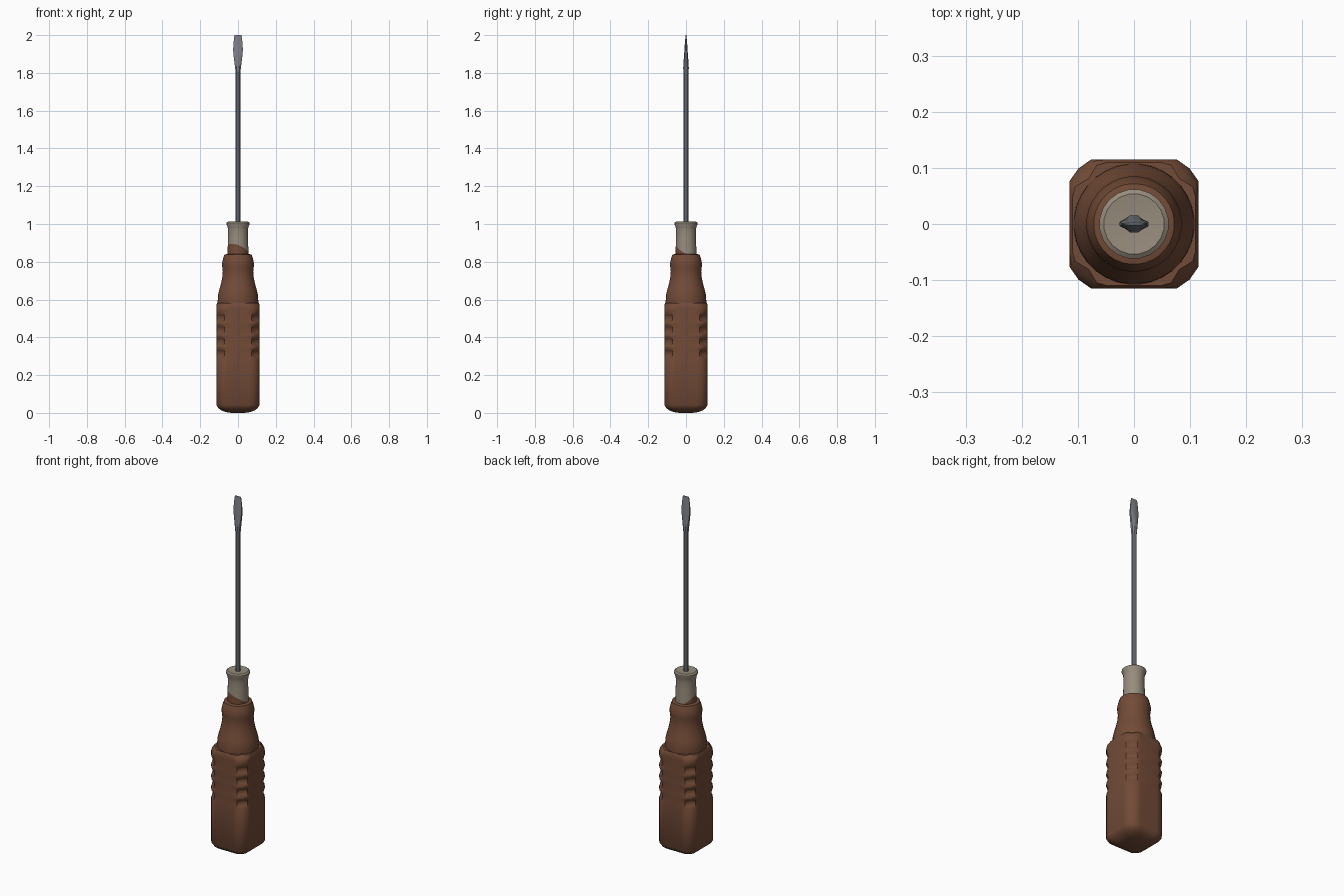
import bpy, bmesh, math
from mathutils import Vector

if "Cube" in bpy.data.objects:
    bpy.data.objects.remove(bpy.data.objects["Cube"])


def material(name, rgb):
    m = bpy.data.materials.new(name)
    m.diffuse_color = (*rgb, 1)
    m.use_nodes = True
    m.node_tree.nodes["Principled BSDF"].inputs["Base Color"].default_value = m.diffuse_color
    return m


BROWN = material("brown wood", (0.17, 0.07, 0.038))
BEIGE = material("beige metal", (0.31, 0.265, 0.205))
STEEL = material("grey steel", (0.20, 0.218, 0.238))


def loft(name, rings, mats, angle=35):
    """Skin a stack of equal-length rings and cap both ends."""
    bm = bmesh.new()
    vs = [[bm.verts.new(p) for p in r] for r in rings]
    n = len(vs[0])
    for a, b in zip(vs, vs[1:]):
        for i in range(n):
            j = (i + 1) % n
            bm.faces.new((a[i], a[j], b[j], b[i]))
    bm.faces.new(vs[0][::-1])
    bm.faces.new(vs[-1])
    bmesh.ops.recalc_face_normals(bm, faces=bm.faces)
    me = bpy.data.meshes.new(name)
    bm.to_mesh(me)
    bm.free()
    ob = bpy.data.objects.new(name, me)
    bpy.context.collection.objects.link(ob)
    for m in mats:
        me.materials.append(m)
    bpy.ops.object.select_all(action='DESELECT')
    ob.select_set(True)
    bpy.context.view_layer.objects.active = ob
    bpy.ops.object.shade_smooth_by_angle(angle=math.radians(angle))
    return ob


def circle(r, z, n):
    return [(r * math.cos(2 * math.pi * (i + .5) / n),
             r * math.sin(2 * math.pi * (i + .5) / n), z) for i in range(n)]


def lathe(name, profile, n, mats, angle=35):
    return loft(name, [circle(r, z, n) for r, z in profile], mats, angle)


def grip_ring(z, s=1.0, g=0.0):
    """Square with cut corners; s scales it, g pulls the corners inwards."""
    quad = [(.115, 0), (.115, .052), (.1145 - .3 * g, .077 - .5 * g), (.099 - g, .099 - g),
            (.077 - .5 * g, .1145 - .3 * g), (.052, .115)]
    ring = []
    for k in range(4):
        for x, y in quad:
            for _ in range(k):
                x, y = -y, x
            ring.append((x * s, y * s, z))
    return ring


# grip: domed butt, then finger grooves in the four corners
rings = [grip_ring(z, s) for z, s in ((0, .3), (.004, .55), (.014, .78), (.026, .91), (.042, 1))]
for zc in (.315, .378, .441, .504):
    for dz, g in ((-.026, 0), (-.014, .008), (0, .013), (.014, .008), (.026, 0)):
        rings.append(grip_ring(zc + dz, 1, g))
rings += [grip_ring(.555, 1), grip_ring(.57, 1, .008), grip_ring(.582, .95, .014)]
loft("grip", rings, [BROWN], 40)

# neck
lathe("neck", [(.107, .56), (.108, .59), (.107, .62), (.100, .65), (.090, .685), (.083, .72),
               (.081, .75), (.084, .775), (.085, .79), (.080, .815), (.072, .838), (.05, .843)],
      32, [BROWN])

# ferrule, its lower front-left part overlapped by the handle colour
fer = lathe("ferrule", [(.056, .835), (.055, .88), (.053, .93), (.053, .965), (.056, .985),
                        (.062, .998), (.062, 1.006), (.054, 1.012), (.02, 1.008)],
            20, [BEIGE, BROWN])
no = Vector((.35, .5, 1))
co = Vector((0, 0, .862))
bm = bmesh.new()
bm.from_mesh(fer.data)
bmesh.ops.bisect_plane(bm, geom=bm.verts[:] + bm.edges[:] + bm.faces[:], plane_co=co, plane_no=no)
for f in bm.faces:
    f.material_index = int((f.calc_center_median() - co).dot(no) < 0)
bm.to_mesh(fer.data)
bm.free()

# shaft
lathe("shaft", [(.014, .99), (.014, 1.82)], 10, [STEEL])


# flat blade: widens in x while thinning in y
def blade_ring(w, t, z):
    c = .45 * t
    return [(w, -c, z), (w, c, z), (.5 * w, t, z), (-.5 * w, t, z),
            (-w, c, z), (-w, -c, z), (-.5 * w, -t, z), (.5 * w, -t, z)]


loft("blade_tip", [blade_ring(*p) for p in (
    (.013, .013, 1.80), (.015, .015, 1.825), (.020, .0125, 1.865), (.025, .0095, 1.905),
    (.0255, .008, 1.93), (.023, .0055, 1.965), (.019, .002, 2.0))], [STEEL], 30)
